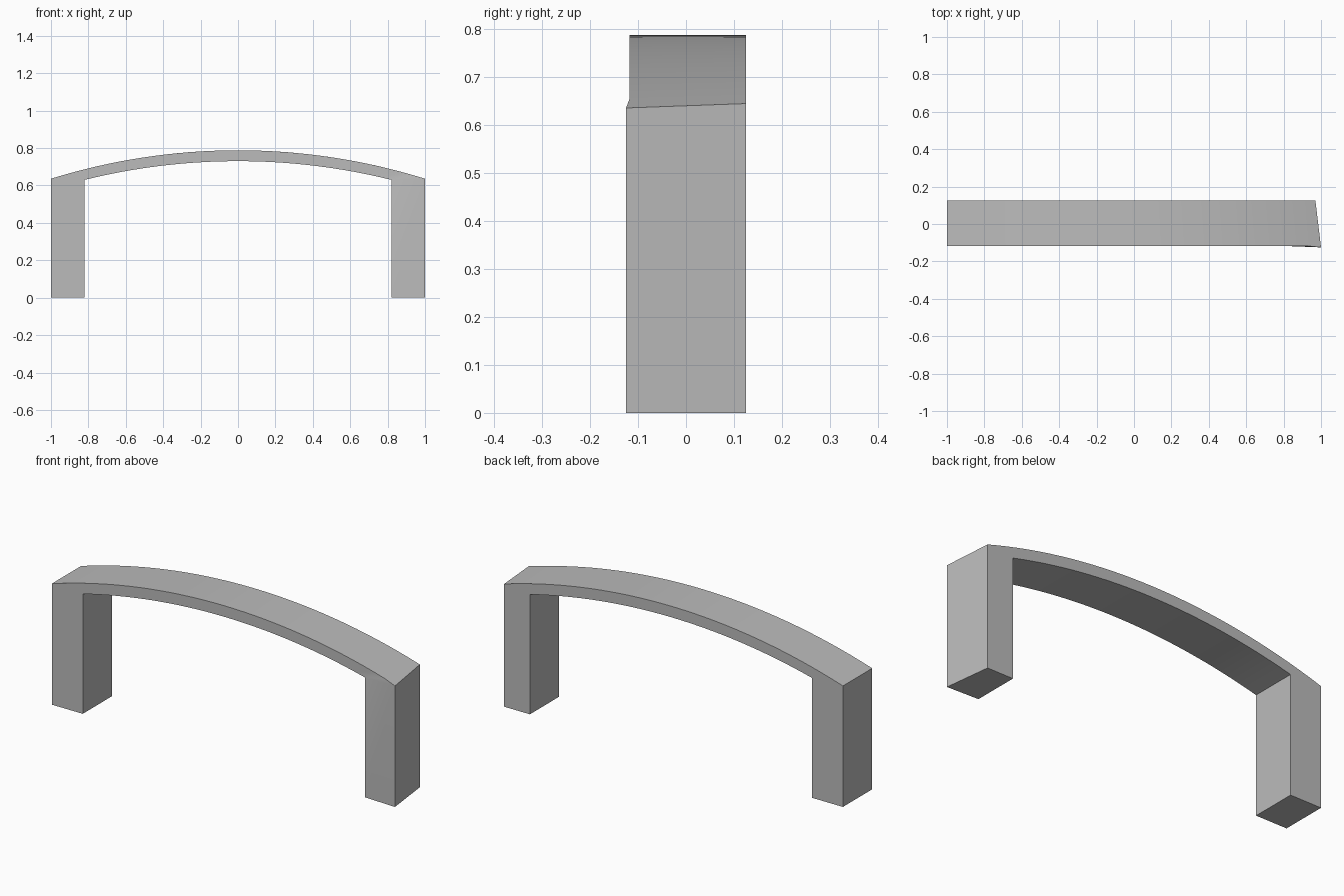
import bpy
import bmesh
import math

if "Cube" in bpy.data.objects:
    bpy.data.objects.remove(bpy.data.objects["Cube"], do_unlink=True)

STEPS = 32          # segments along each arch curve
INNER = 0.82        # inner face of both legs
FRONT, BACK = -0.118, 0.125


def arc_z(x, crown, half_span, rise):
    """Height of a circular arc with the given crown, half span and rise."""
    radius = (half_span ** 2 + rise ** 2) / (2 * rise)
    return crown - radius + math.sqrt(radius ** 2 - x ** 2)


def spread(start, end):
    return [start + (end - start) * i / STEPS for i in range(STEPS + 1)]


def outline(right_end):
    """Closed profile: feet, legs, top curve and underside curve."""
    top = [(x, arc_z(x, 0.788, 1, 0.152)) for x in spread(-1, right_end)]
    under = [(x, arc_z(x, 0.73, INNER, 0.10)) for x in spread(INNER, -INNER)]
    return [(-1, 0)] + top + [(right_end, 0), (INNER, 0)] + under + [(-INNER, 0)]


# Grey material
grey = bpy.data.materials.new("plain grey")
grey.use_nodes = True
colour = (0.5, 0.5, 0.5, 1)
grey.diffuse_color = colour
grey.node_tree.nodes["Principled BSDF"].inputs["Base Color"].default_value = colour

# Arched frame: front and back profiles joined by a band of quads
bm = bmesh.new()
front = [bm.verts.new((x, -0.125 if x > 0.99 else FRONT, z)) for x, z in outline(1.0)]
back = [bm.verts.new((x, BACK, z)) for x, z in outline(0.97)]
count = len(front)
for i in range(count):
    j = (i + 1) % count
    bm.faces.new((front[i], front[j], back[j], back[i]))

# Front and back faces: legs as single faces, the arch as a strip
n = STEPS + 1
for ring in (front, back):
    top, under = ring[1:n + 1], ring[n + 3:2 * n + 3][::-1]
    for i in range(STEPS):
        bm.faces.new((top[i], top[i + 1], under[i + 1], under[i]))
    bm.faces.new((ring[0], top[0], under[0], ring[-1]))
    bm.faces.new((top[-1], ring[n + 1], ring[n + 2], under[-1]))
bmesh.ops.recalc_face_normals(bm, faces=bm.faces)

mesh = bpy.data.meshes.new("arched_frame")
bm.to_mesh(mesh)
bm.free()
mesh.materials.append(grey)
frame = bpy.data.objects.new("arched_frame", mesh)
bpy.context.collection.objects.link(frame)

# Smooth curves with crisp corners
bpy.ops.object.select_all(action='DESELECT')
frame.select_set(True)
bpy.context.view_layer.objects.active = frame
bpy.ops.object.shade_smooth_by_angle(angle=math.radians(20))
